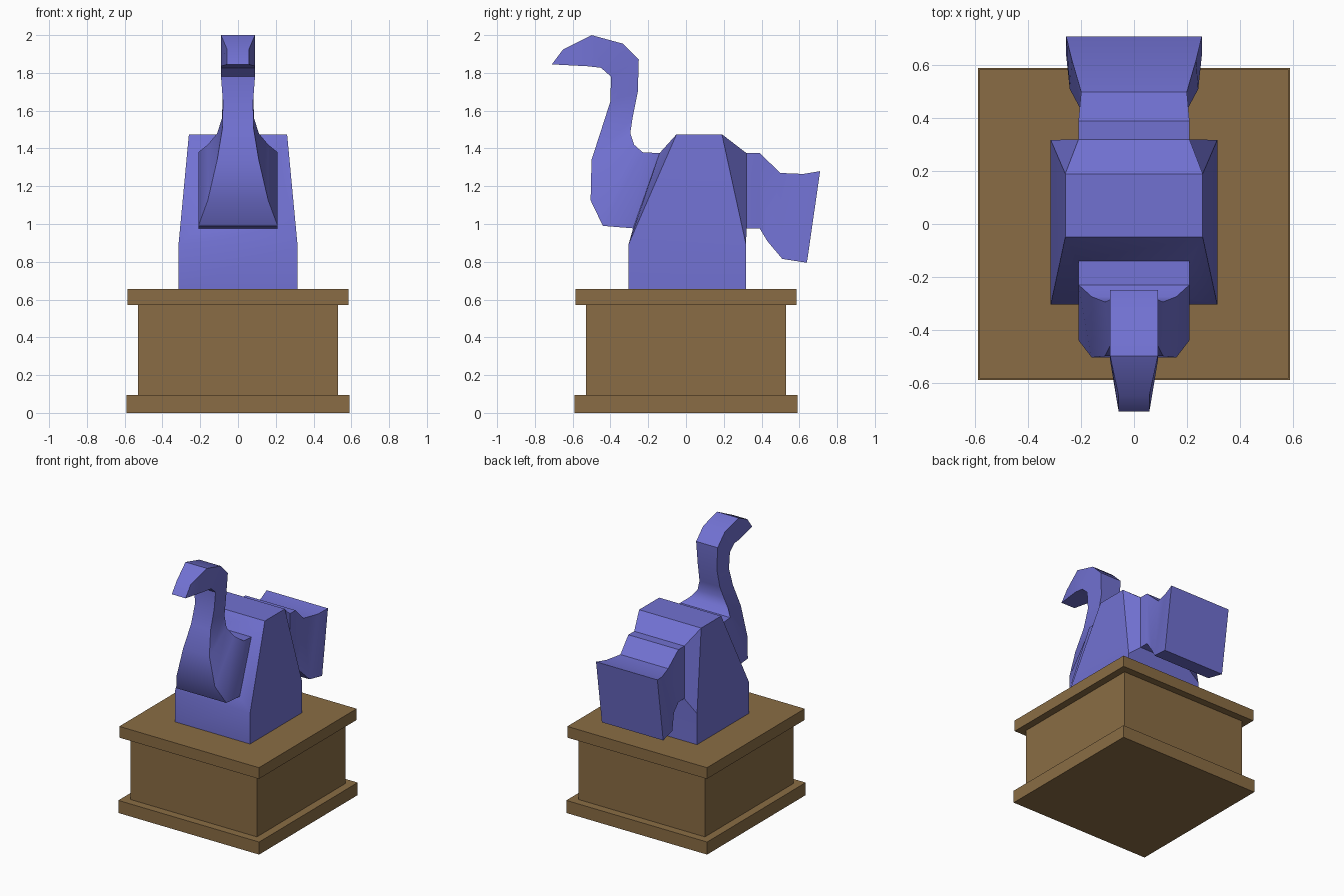
import bpy, bmesh, math

if "Cube" in bpy.data.objects:
    bpy.data.objects.remove(bpy.data.objects["Cube"])


def material(name, color):
    m = bpy.data.materials.new(name)
    m.diffuse_color = (*color, 1)
    m.use_nodes = True
    m.node_tree.nodes["Principled BSDF"].inputs["Base Color"].default_value = m.diffuse_color
    return m


wood = material("wood_brown", (0.255, 0.152, 0.058))
violet = material("violet", (0.165, 0.165, 0.64))


def finish(name, bm, mat):
    bmesh.ops.recalc_face_normals(bm, faces=bm.faces[:])
    mesh = bpy.data.meshes.new(name)
    bm.to_mesh(mesh)
    bm.free()
    mesh.materials.append(mat)
    obj = bpy.data.objects.new(name, mesh)
    bpy.context.collection.objects.link(obj)
    return obj


def block(name, half, z0, z1, mat):
    bm = bmesh.new()
    bmesh.ops.create_cube(bm, size=1)
    for v in bm.verts:
        v.co = (v.co.x * 2 * half, v.co.y * 2 * half, z0 + (v.co.z + 0.5) * (z1 - z0))
    return finish(name, bm, mat)


# Pedestal: foot, core and top slab
block("pedestal_foot", 0.59, 0, 0.095, wood)
block("pedestal_core", 0.53, 0.095, 0.57, wood)
block("pedestal_top", 0.585, 0.57, 0.655, wood)

# Bird cross-sections from beak to tail:
# (top y, top z, bottom y, bottom z, top half width, bottom half width)
neck = [
    (-0.65, 1.925, -0.71, 1.845, 0.058, 0.058),
    (-0.50, 2.00, -0.52, 1.835, 0.09, 0.09),
    (-0.335, 1.955, -0.45, 1.827, 0.09, 0.09),
    (-0.25, 1.87, -0.397, 1.78, 0.09, 0.09),
    (-0.255, 1.70, -0.40, 1.65, 0.08, 0.08),
    (-0.283, 1.56, -0.445, 1.51, 0.085, 0.082),
    (-0.295, 1.48, -0.50, 1.34, 0.11, 0.11),
    (-0.275, 1.42, -0.505, 1.125, 0.16, 0.16),
    (-0.23, 1.38, -0.44, 0.99, 0.21, 0.21),
    (-0.14, 1.375, -0.28, 0.977, 0.21, 0.21),
]
body = [
    (-0.05, 1.475, -0.305, 0.89, 0.26, 0.315),
    (0.19, 1.475, 0.318, 0.89, 0.26, 0.315),
]
tail = [
    (0.32, 1.375, 0.32, 0.977, 0.21, 0.21),
    (0.39, 1.375, 0.39, 0.977, 0.21, 0.21),
    (0.50, 1.27, 0.43, 0.91, 0.20, 0.20),
    (0.62, 1.265, 0.51, 0.815, 0.235, 0.243),
    (0.71, 1.28, 0.64, 0.795, 0.257, 0.257),
]

# Loft beak, neck, body and tail as one skin
bm = bmesh.new()
rings = []
for ty, tz, by, bz, tw, bw in neck + body + tail:
    rings.append([bm.verts.new(p) for p in
                  ((-tw, ty, tz), (tw, ty, tz), (bw, by, bz), (-bw, by, bz))])
belly = None
for i, (a, b) in enumerate(zip(rings, rings[1:])):
    for k in range(4):
        n = (k + 1) % 4
        face = bm.faces.new((a[k], a[n], b[n], b[k]))
        if i == len(neck) and k == 2:
            belly = face
bm.faces.new(rings[0])
bm.faces.new(rings[-1])

# Pull the belly straight down to the pedestal
down = bmesh.ops.extrude_face_region(bm, geom=[belly])
for v in [g for g in down["geom"] if isinstance(g, bmesh.types.BMVert)]:
    v.co.z = 0.655
if belly.is_valid:
    bm.faces.remove(belly)
bird = finish("bird", bm, violet)

# Soft shading over the gentle bends, sharp ridges elsewhere
bpy.context.view_layer.objects.active = bird
bird.select_set(True)
bpy.ops.object.shade_smooth_by_angle(angle=math.radians(30))
